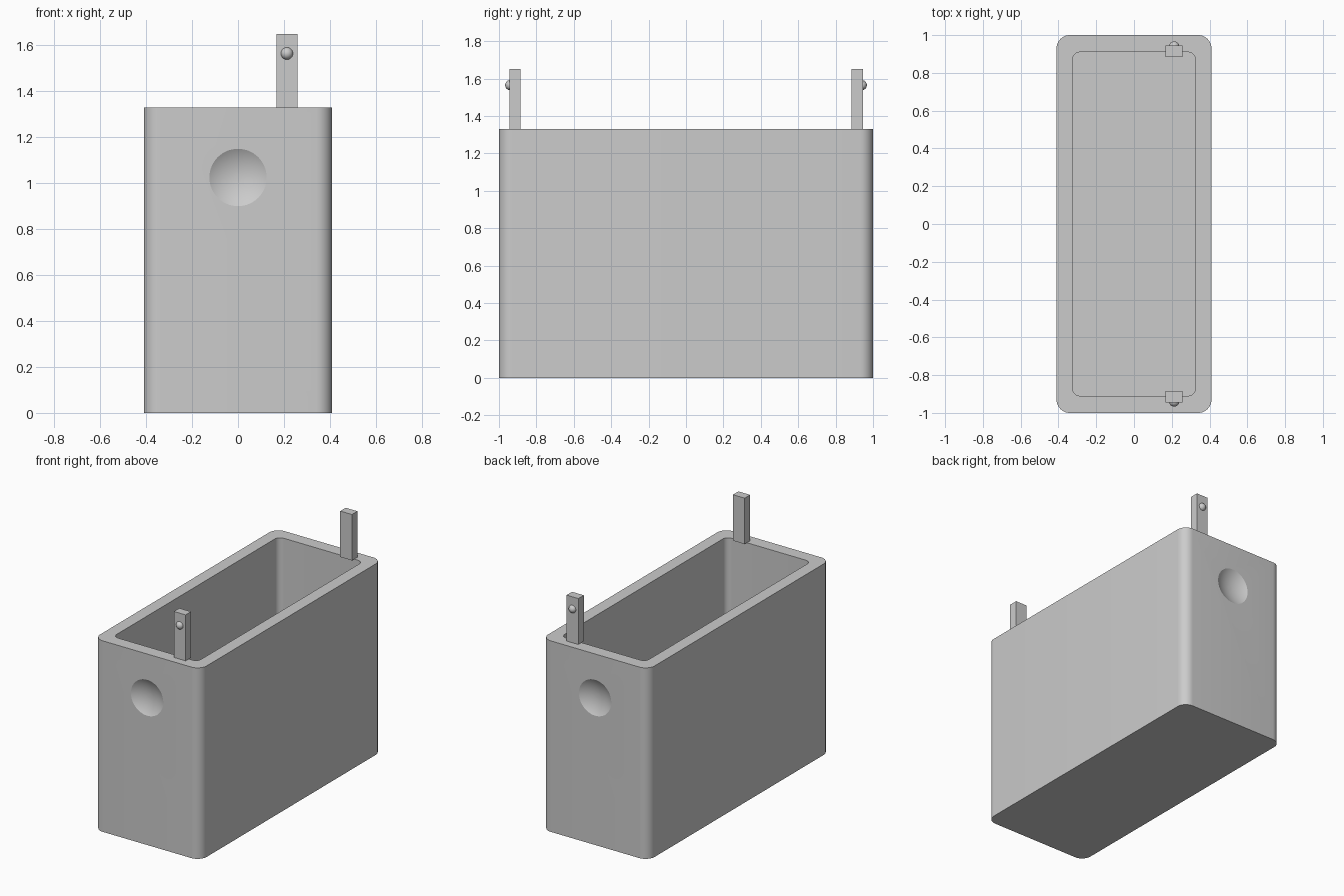
import bpy, bmesh, math
from mathutils import Matrix, Vector

cube = bpy.data.objects.get("Cube")
if cube:
    bpy.data.objects.remove(cube, do_unlink=True)

HEIGHT, FLOOR = 1.33, 0.09
DENT_R, DENT_DEPTH, DENT_Z = 0.125, 0.035, 1.025

grey = bpy.data.materials.new("plain grey")
grey.use_nodes = True
colour = (0.6, 0.6, 0.6, 1)
grey.diffuse_color = colour
grey.node_tree.nodes["Principled BSDF"].inputs["Base Color"].default_value = colour


def finish(name, bm):
    bmesh.ops.recalc_face_normals(bm, faces=bm.faces)
    mesh = bpy.data.meshes.new(name)
    bm.to_mesh(mesh)
    bm.free()
    mesh.materials.append(grey)
    obj = bpy.data.objects.new(name, mesh)
    bpy.context.collection.objects.link(obj)
    return obj


def smooth(obj):
    bpy.ops.object.select_all(action="DESELECT")
    obj.select_set(True)
    bpy.context.view_layer.objects.active = obj
    bpy.ops.object.shade_smooth_by_angle(angle=math.radians(20))


def rounded_loop(bm, hx, hy, r, z, steps=10):
    verts = []
    for i, (sx, sy) in enumerate([(1, 1), (-1, 1), (-1, -1), (1, -1)]):
        for k in range(steps + 1):
            a = math.pi / 2 * (i + k / steps)
            verts.append(bm.verts.new((sx * (hx - r) + r * math.cos(a),
                                       sy * (hy - r) + r * math.sin(a), z)))
    return verts


def bridge(bm, a, b):
    for i in range(len(a)):
        j = (i + 1) % len(a)
        bm.faces.new((a[i], a[j], b[j], b[i]))


# Open bin: outer wall, rim, inner wall and floor
bm = bmesh.new()
loops = [rounded_loop(bm, 0.41, 1.0, 0.07, 0),
         rounded_loop(bm, 0.41, 1.0, 0.07, HEIGHT),
         rounded_loop(bm, 0.325, 0.91, 0.04, HEIGHT),
         rounded_loop(bm, 0.325, 0.91, 0.04, FLOOR)]
for lower, upper in zip(loops, loops[1:]):
    bridge(bm, lower, upper)
bm.faces.new(loops[0])
bm.faces.new(loops[-1])
bin_body = finish("bin_body", bm)

# Shallow round finger dents in both ends
sphere_r = (DENT_R ** 2 + DENT_DEPTH ** 2) / (2 * DENT_DEPTH)
for side, label in ((-1, "front"), (1, "back")):
    bm = bmesh.new()
    centre = Vector((0, side * (1 - DENT_DEPTH + sphere_r), DENT_Z))
    rings = []
    limit = math.asin(DENT_R / sphere_r) * 1.15
    for k in range(1, 13):
        a = limit * k / 12
        rings.append([bm.verts.new(centre + sphere_r * Vector((
            math.sin(a) * math.cos(t), -side * math.cos(a), math.sin(a) * math.sin(t))))
            for t in (math.tau * i / 64 for i in range(64))])
    for inner, outer in zip(rings, rings[1:]):
        bridge(bm, inner, outer)
    bm.faces.new(rings[0])
    bm.faces.new(rings[-1])
    cutter = finish(label + "_dent_cutter", bm)
    cutter.hide_render = True
    cut = bin_body.modifiers.new(label + "_dent", "BOOLEAN")
    cut.operation, cut.solver, cut.object = "DIFFERENCE", "EXACT", cutter
    bpy.context.view_layer.objects.active = bin_body
    bpy.ops.object.modifier_apply(modifier=cut.name)
    bpy.data.objects.remove(cutter, do_unlink=True)
smooth(bin_body)

# Upright tabs on the rim, each with a round stud facing outwards
for side, label in ((-1, "front"), (1, "back")):
    bm = bmesh.new()
    bmesh.ops.create_cube(bm, size=1, matrix=Matrix.Translation((0.213, side * 0.915, HEIGHT + 0.16))
                          @ Matrix.Diagonal((0.09, 0.06, 0.32, 1)))
    finish(label + "_tab", bm)
    bm = bmesh.new()
    bmesh.ops.create_uvsphere(bm, u_segments=24, v_segments=14, radius=0.027,
                              matrix=Matrix.Translation((0.213, side * 0.94, 1.565)))
    smooth(finish(label + "_stud", bm))
